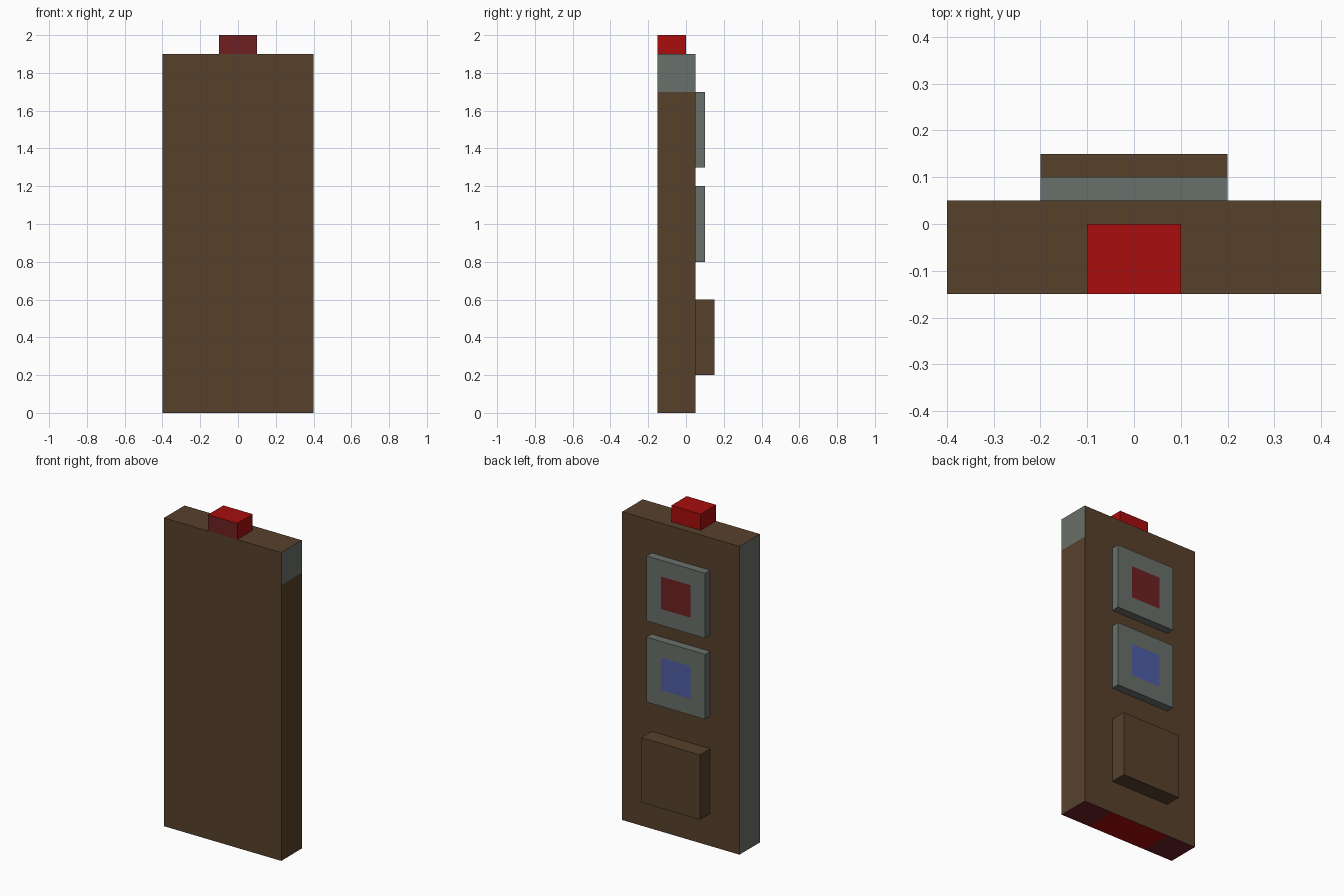
import bpy, bmesh
from mathutils import Vector

if "Cube" in bpy.data.objects:
    bpy.data.objects.remove(bpy.data.objects["Cube"])


def material(name, hexcode):
    def lin(c):
        c /= 255
        return c / 12.92 if c <= 0.04045 else ((c + 0.055) / 1.055) ** 2.4
    m = bpy.data.materials.new(name)
    m.diffuse_color = [lin(int(hexcode[i:i + 2], 16)) for i in (0, 2, 4)] + [1]
    m.use_nodes = True
    m.node_tree.nodes["Principled BSDF"].inputs["Base Color"].default_value = m.diffuse_color
    return m


BROWN, GREY, RED, MAROON, BLUE = range(5)
MATS = [material("dark brown", "57412C"), material("grey", "69706A"),
        material("red", "A80D0D"), material("maroon", "6E2022"),
        material("blue", "505CA6")]


def box(name, lo, hi, rule, cuts=()):
    """Box from corner to corner, cut at (axis, position), coloured by rule(centre, normal)."""
    lo, hi = Vector(lo), Vector(hi)
    bm = bmesh.new()
    bmesh.ops.create_cube(bm, size=1)
    for v in bm.verts:
        v.co = [(lo[i] + hi[i]) / 2 + v.co[i] * (hi[i] - lo[i]) for i in range(3)]
    for axis, pos in cuts:
        n = Vector((0, 0, 0))
        n[axis] = 1
        bmesh.ops.bisect_plane(bm, geom=bm.verts[:] + bm.edges[:] + bm.faces[:],
                               plane_co=n * pos, plane_no=n)
    bm.normal_update()
    for f in bm.faces:
        f.material_index = rule(f.calc_center_median(), f.normal)
    me = bpy.data.meshes.new(name)
    bm.to_mesh(me)
    bm.free()
    for m in MATS:
        me.materials.append(m)
    ob = bpy.data.objects.new(name, me)
    bpy.context.collection.objects.link(ob)
    return ob


# Main slab: grey left side, grey band high on the right, red underside
def body_rule(c, n):
    if n.x < -0.5 or (n.x > 0.5 and c.z > 1.7):
        return GREY
    if n.z < -0.5:
        return RED if abs(c.x) < 0.2 else MAROON
    return BROWN


box("body", (-0.4, -0.15, 0), (0.4, 0.05, 1.9), body_rule,
    [(0, -0.2), (0, 0.2), (2, 1.7)])

# Red top button with a duller front
box("top_button", (-0.1, -0.15, 1.9), (0.1, 0, 2.0),
    lambda c, n: MAROON if n.y < -0.5 else RED)

# Grey back panels, each with a coloured square in the middle
for name, z, colour in (("upper_panel", 1.5, MAROON), ("middle_panel", 1.0, BLUE)):
    box(name, (-0.2, 0.05, z - 0.2), (0.2, 0.1, z + 0.2),
        lambda c, n: colour if n.y > 0.5 and abs(c.x) < 0.1 and abs(c.z - z) < 0.1 else GREY,
        [(0, -0.1), (0, 0.1), (2, z - 0.1), (2, z + 0.1)])

# Thick brown block low on the back
box("lower_block", (-0.2, 0.05, 0.2), (0.2, 0.15, 0.6), lambda c, n: BROWN)
